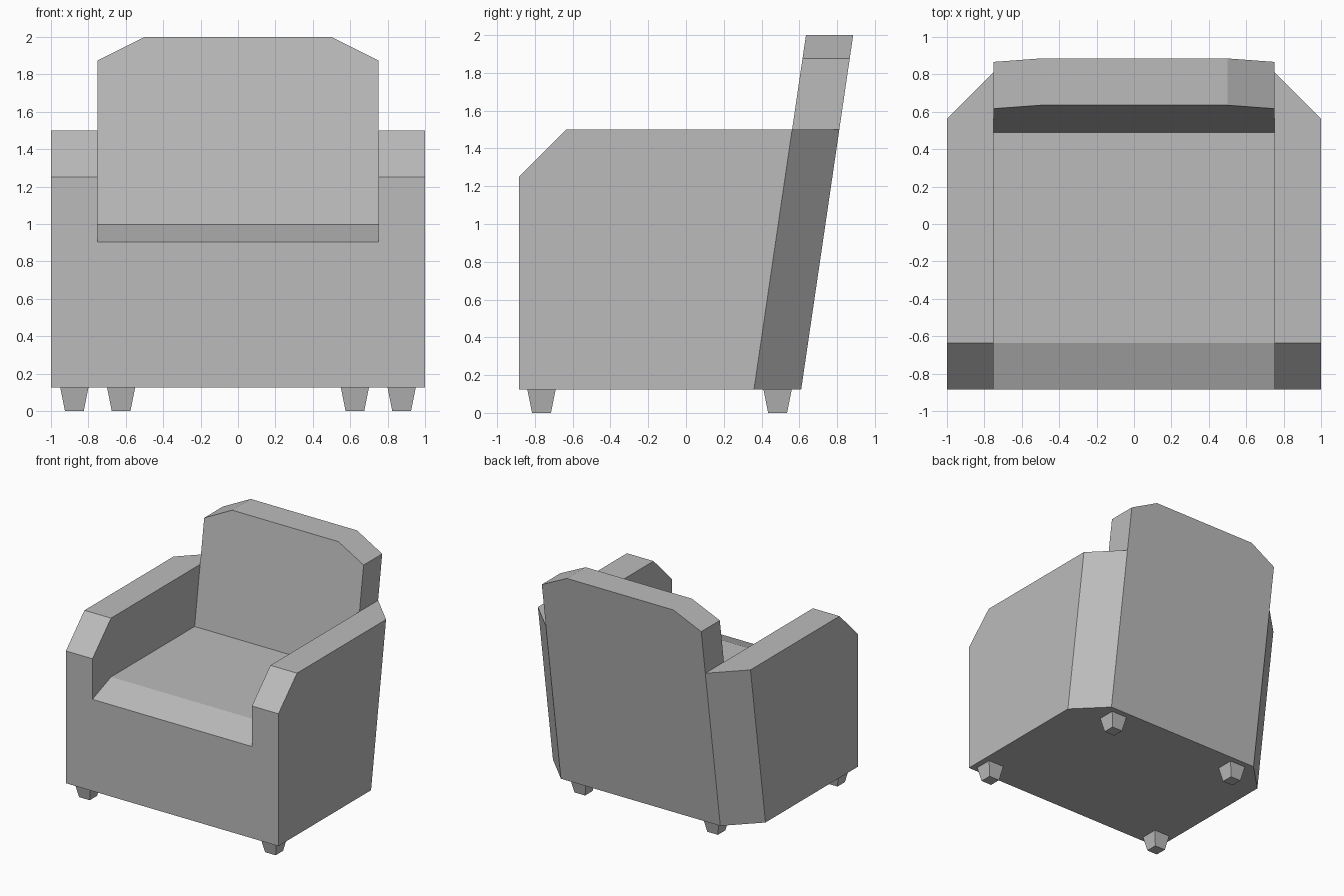
import bpy
import bmesh

cube = bpy.data.objects.get("Cube")
if cube:
    bpy.data.objects.remove(cube, do_unlink=True)

grey = bpy.data.materials.new("plain grey")
grey.use_nodes = True
COLOUR = (0.5, 0.5, 0.5, 1)
grey.diffuse_color = COLOUR
grey.node_tree.nodes["Principled BSDF"].inputs["Base Color"].default_value = COLOUR

BASE, ARM_TOP, TOP = 0.125, 1.5, 2.0
FRONT, CHAMFER = -0.885, 0.25
INNER, OUTER = 0.75, 1.0


def lean(z, y_at_base):
    """Depth of a reclining plane at height z."""
    return y_at_base + (z - BASE) * 0.1467


def loft(name, ring_a, ring_b):
    """Solid between two matching outlines."""
    bm = bmesh.new()
    a = [bm.verts.new(p) for p in ring_a]
    b = [bm.verts.new(p) for p in ring_b]
    bm.faces.new(a)
    bm.faces.new(b[::-1])
    for i in range(len(a)):
        j = (i + 1) % len(a)
        bm.faces.new((a[j], a[i], b[i], b[j]))
    bmesh.ops.recalc_face_normals(bm, faces=bm.faces)
    mesh = bpy.data.meshes.new(name)
    bm.to_mesh(mesh)
    bm.free()
    mesh.materials.append(grey)
    obj = bpy.data.objects.new(name, mesh)
    bpy.context.collection.objects.link(obj)
    return obj


def side_outline(x, front_top, top, back):
    """Side profile at x: chamfered front, reclining rear."""
    return [(x, FRONT, BASE), (x, FRONT, front_top), (x, FRONT + CHAMFER, top),
            (x, lean(top, back), top), (x, lean(BASE, back), BASE)]


def back_outline(y_at_base):
    """Backrest outline with clipped top corners."""
    half = [(INNER, BASE), (INNER, TOP - 0.125), (0.5, TOP)]
    points = half + [(-x, z) for x, z in reversed(half)]
    return [(x, lean(z, y_at_base), z) for x, z in points]


def square(cx, cy, z, r):
    return [(cx + sx * r, cy + sy * r, z)
            for sx, sy in ((-1, -1), (1, -1), (1, 1), (-1, 1))]


# Seat block and reclining backrest
loft("seat", side_outline(-INNER, 0.905, 1.0, 0.36),
     side_outline(INNER, 0.905, 1.0, 0.36))
loft("backrest", back_outline(0.36), back_outline(0.61))

# Arms with angled rear corners, and tapered feet
for side, s in (("left", 1), ("right", -1)):
    loft(side + "_arm", side_outline(s * INNER, 1.25, ARM_TOP, 0.61),
         side_outline(s * OUTER, 1.25, ARM_TOP, 0.36))
    for end, x, y in (("front", 0.875, -0.765), ("back", 0.625, 0.485)):
        loft(f"{end}_{side}_foot", square(s * x, y, 0, 0.05),
             square(s * x, y, BASE, 0.075))
